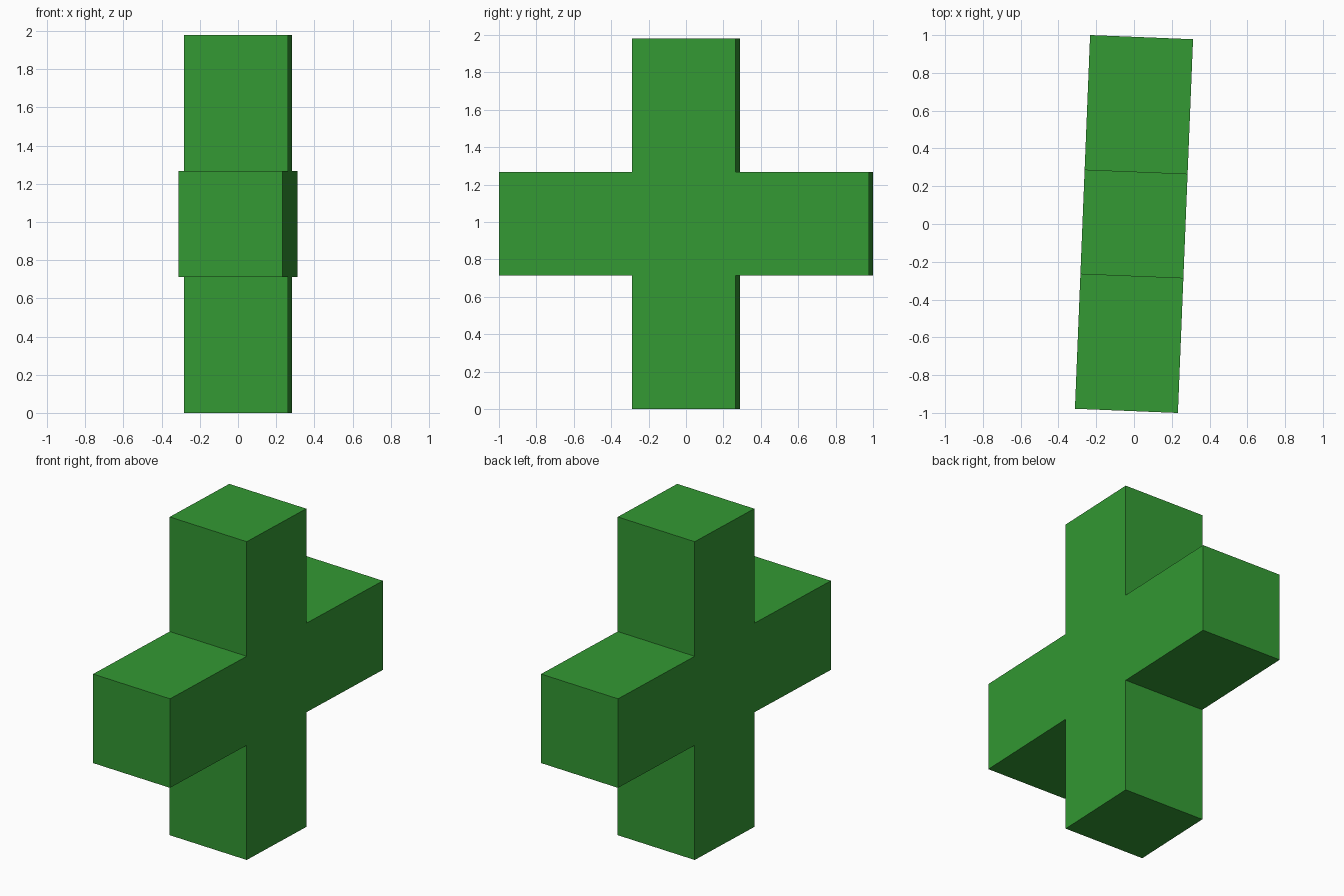
import bpy, bmesh, math
from mathutils import Matrix

if "Cube" in bpy.data.objects:
    bpy.data.objects.remove(bpy.data.objects["Cube"])

green = bpy.data.materials.new("green")
green.diffuse_color = (0.033, 0.319, 0.033, 1)
green.use_nodes = True
green.node_tree.nodes["Principled BSDF"].inputs["Base Color"].default_value = green.diffuse_color

R, A, T = 0.99, 0.277, 0.2728   # arm reach, arm half width, half thickness

# Plus-shaped outline: three corners of one arm, turned into four quadrants
outline = []
for i in range(4):
    c, s = round(math.cos(i * math.pi / 2)), round(math.sin(i * math.pi / 2))
    for u, v in ((R, -A), (R, A), (A, A)):
        outline.append((u * c - v * s, u * s + v * c))

# Extrude the outline through its thickness
bm = bmesh.new()
face = bm.faces.new([bm.verts.new((-T, u, v + R)) for u, v in outline])
ext = bmesh.ops.extrude_face_region(bm, geom=[face], use_keep_orig=True)
bmesh.ops.translate(bm, vec=(2 * T, 0, 0),
                    verts=[g for g in ext["geom"] if isinstance(g, bmesh.types.BMVert)])
# The whole piece is turned slightly about the vertical
bmesh.ops.rotate(bm, verts=bm.verts, matrix=Matrix.Rotation(math.radians(-2.32), 3, 'Z'))
bmesh.ops.recalc_face_normals(bm, faces=bm.faces)

mesh = bpy.data.meshes.new("plus_block")
bm.to_mesh(mesh)
bm.free()
mesh.materials.append(green)
bpy.context.collection.objects.link(bpy.data.objects.new("plus_block", mesh))
